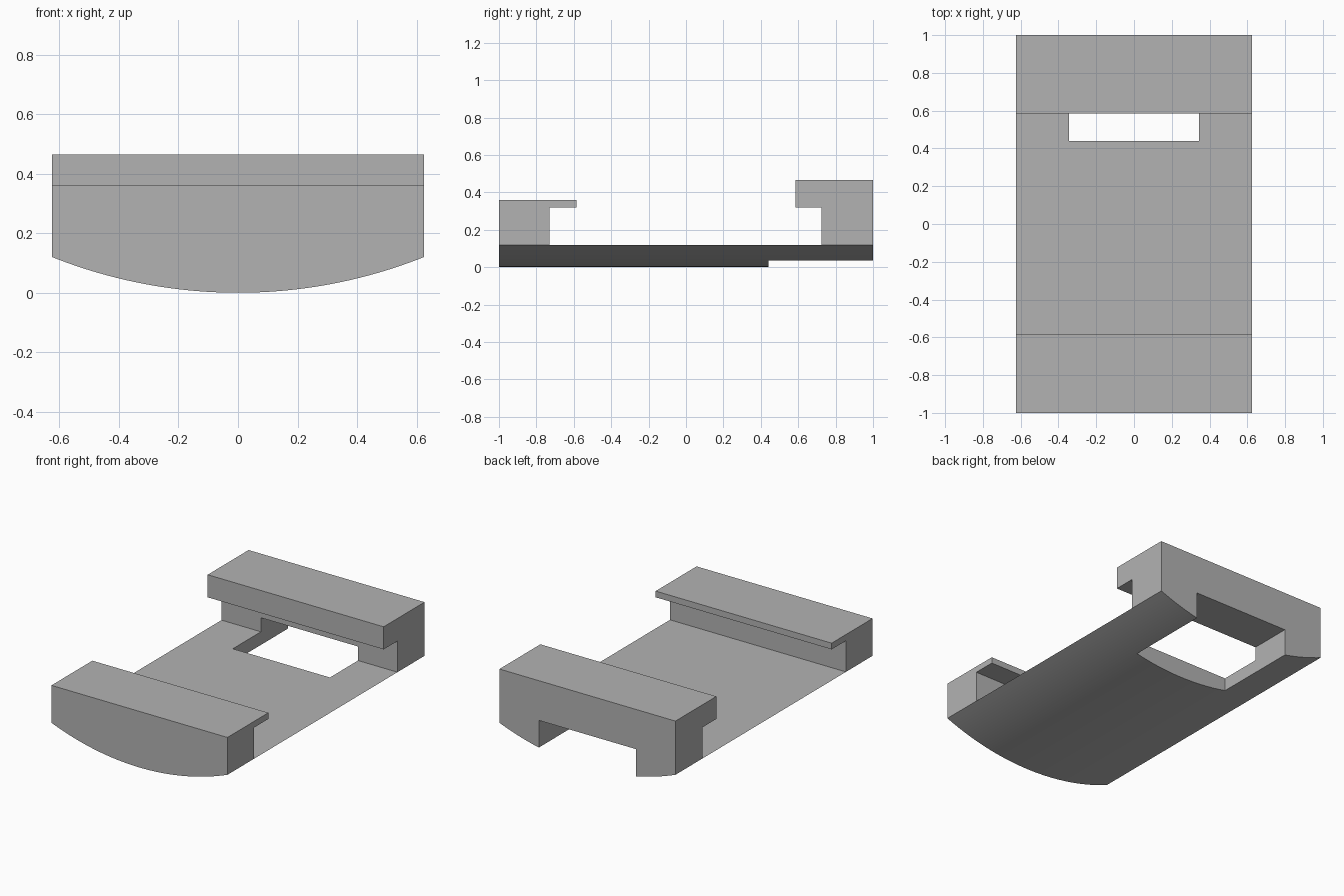
import bpy
import bmesh
import math
from mathutils import Vector

if "Cube" in bpy.data.objects:
    bpy.data.objects.remove(bpy.data.objects["Cube"], do_unlink=True)

HALF_W = 0.625      # half width
PLATE_TOP = 0.12    # flat top of the curved plate
LIP = 0.32          # underside of both clamp lips

grey = bpy.data.materials.new("light grey")
grey.use_nodes = True
grey.diffuse_color = (0.45, 0.45, 0.45, 1)
grey.node_tree.nodes["Principled BSDF"].inputs["Base Color"].default_value = (0.45, 0.45, 0.45, 1)


def prism(name, points, sweep):
    """Close a planar outline and sweep it into a solid."""
    bm = bmesh.new()
    face = bm.faces.new([bm.verts.new(p) for p in points])
    swept = bmesh.ops.extrude_face_region(bm, geom=[face])["geom"]
    bmesh.ops.translate(bm, vec=Vector(sweep),
                        verts=[g for g in swept if isinstance(g, bmesh.types.BMVert)])
    bmesh.ops.recalc_face_normals(bm, faces=bm.faces)
    mesh = bpy.data.meshes.new(name)
    bm.to_mesh(mesh)
    bm.free()
    mesh.materials.append(grey)
    obj = bpy.data.objects.new(name, mesh)
    bpy.context.collection.objects.link(obj)
    return obj


def side_prism(name, outline, half_width):
    """Sweep a (y, z) outline across the width."""
    return prism(name, [(-half_width, y, z) for y, z in outline], (2 * half_width, 0, 0))


# Plate with a rounded underside
radius = (HALF_W ** 2 + PLATE_TOP ** 2) / (2 * PLATE_TOP)
sweep_angle = math.asin(HALF_W / radius)
steps = 40
arc = []
for i in range(steps + 1):
    a = sweep_angle * (2 * i / steps - 1)
    arc.append((radius * math.sin(a), -1, radius * (1 - math.cos(a))))
body = prism("clamp_body", arc, (0, 2, 0))

# Front and back jaws with overhanging lips
front_jaw = side_prism("front_jaw", [
    (-1, PLATE_TOP), (-0.73, PLATE_TOP), (-0.73, LIP),
    (-0.585, LIP), (-0.585, 0.36), (-1, 0.36)], HALF_W)
back_jaw = side_prism("back_jaw", [
    (1, PLATE_TOP), (0.725, PLATE_TOP), (0.725, LIP),
    (0.585, LIP), (0.585, 0.465), (1, 0.465)], HALF_W)

# Slot through the plate and under the back jaw
slot = side_prism("slot_cutter", [(0.44, -0.1), (1.1, -0.1), (1.1, 0.21), (0.44, 0.21)], 0.345)
slot.hide_render = True

# Join the parts and cut the slot
bpy.context.view_layer.objects.active = body
for tool, operation in ((front_jaw, 'UNION'), (back_jaw, 'UNION'), (slot, 'DIFFERENCE')):
    mod = body.modifiers.new(tool.name, 'BOOLEAN')
    mod.solver = 'EXACT'
    mod.operation = operation
    mod.object = tool
    bpy.ops.object.modifier_apply(modifier=mod.name)
    bpy.data.objects.remove(tool, do_unlink=True)

# Smooth the rounded underside, keep the corners sharp
bpy.ops.object.select_all(action='DESELECT')
body.select_set(True)
bpy.ops.object.shade_smooth_by_angle(angle=math.radians(15))
